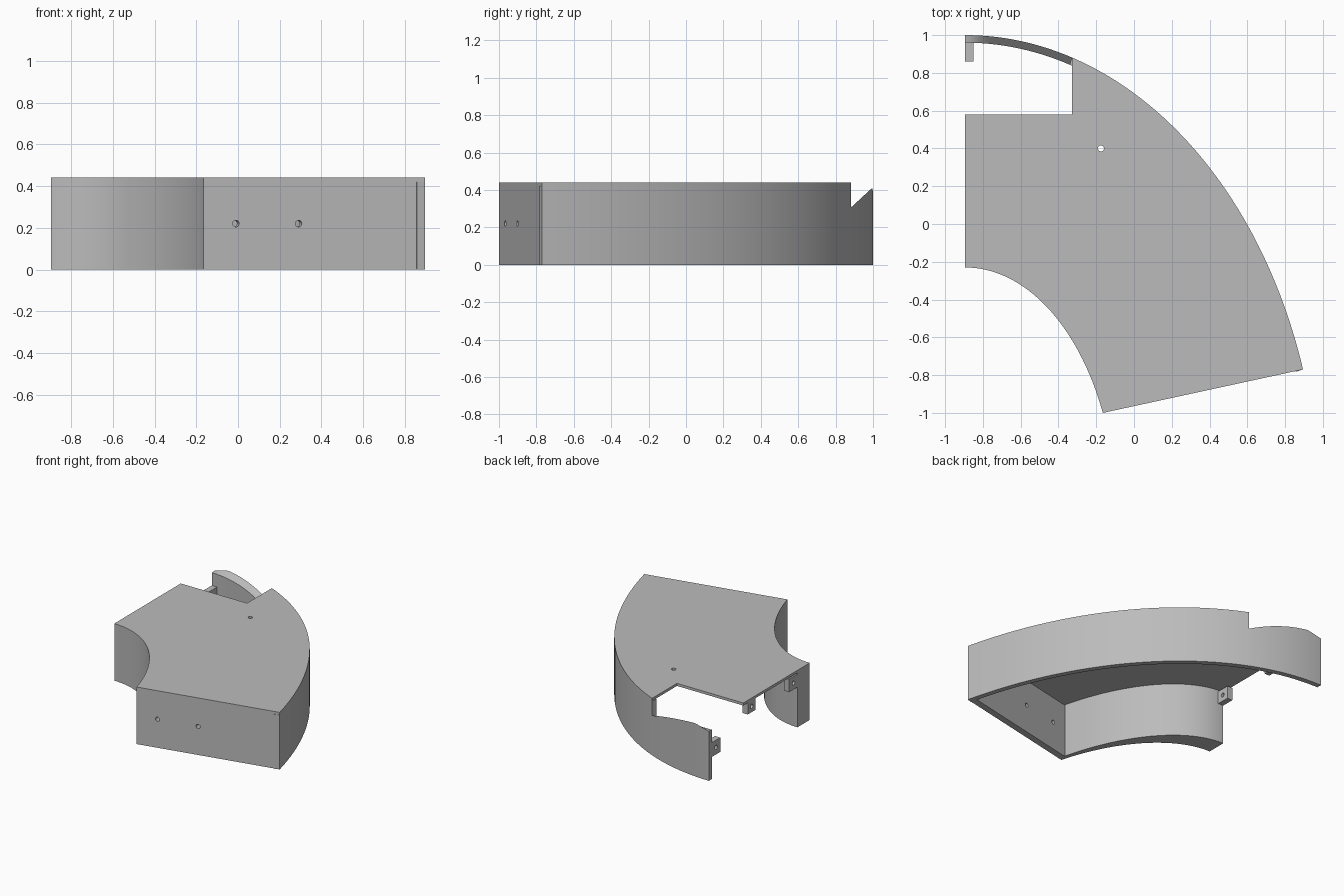
import bpy, bmesh, math
from mathutils import Vector

if "Cube" in bpy.data.objects:
    bpy.data.objects.remove(bpy.data.objects["Cube"], do_unlink=True)

H, PLATE, LEFT = 0.44, 0.02, -0.895   # height, top plate thickness, open side
UNDER = H - PLATE

grey = bpy.data.materials.new("plain grey")
grey.use_nodes = True
grey.diffuse_color = (0.5, 0.5, 0.5, 1)
grey.node_tree.nodes["Principled BSDF"].inputs["Base Color"].default_value = (0.5, 0.5, 0.5, 1)


def finish(name, bm):
    bmesh.ops.recalc_face_normals(bm, faces=bm.faces)
    mesh = bpy.data.meshes.new(name)
    bm.to_mesh(mesh)
    bm.free()
    mesh.materials.append(grey)
    ob = bpy.data.objects.new(name, mesh)
    bpy.context.collection.objects.link(ob)
    return ob


def prism(name, outline, z0, z1):
    bm = bmesh.new()
    face = bm.faces.new([bm.verts.new((x, y, z0)) for x, y in outline])
    new = bmesh.ops.extrude_face_region(bm, geom=[face])["geom"]
    verts = [g for g in new if isinstance(g, bmesh.types.BMVert)]
    bmesh.ops.translate(bm, verts=verts, vec=(0, 0, z1 - z0))
    return finish(name, bm)


def arc(a, b, t0, t1, n):
    """Points on an ellipse, starting from its far (+y) end."""
    ts = [t0 + (t1 - t0) * i / n for i in range(n + 1)]
    return [(LEFT + a * math.sin(t), -1.55 + b * math.cos(t)) for t in ts]


def curved_wall(name, outer, inner, top):
    """Wall between two matching paths; top(x, y) gives its height."""
    bm = bmesh.new()
    rings = []
    for (ox, oy), (ix, iy) in zip(outer, inner):
        rings.append([bm.verts.new(p) for p in (
            (ox, oy, 0), (ox, oy, top(ox, oy)), (ix, iy, top(ix, iy)), (ix, iy, 0))])
    for r, s in zip(rings, rings[1:]):
        for k in range(4):
            m = (k + 1) % 4
            bm.faces.new((r[k], r[m], s[m], s[k]))
    bm.faces.new(rings[0])
    bm.faces.new(rings[-1])
    return finish(name, bm)


def drill(ob, centre, direction, radius=0.016, depth=0.3):
    bm = bmesh.new()
    bmesh.ops.create_cone(bm, cap_ends=True, segments=20, radius1=radius,
                          radius2=radius, depth=depth)
    cutter = finish(ob.name + "_hole_cutter", bm)
    cutter.location = centre
    cutter.rotation_euler = Vector(direction).to_track_quat('Z', 'Y').to_euler()
    cutter.hide_render = True
    cutter.display_type = 'WIRE'
    cutter.hide_set(True)
    mod = ob.modifiers.new("hole", 'BOOLEAN')
    mod.operation, mod.solver, mod.object = 'DIFFERENCE', 'EXACT', cutter


T_NOTCH, T_END, T_IN = 0.306, 1.26, 1.141
outer_main = arc(1.88, 2.55, T_NOTCH, T_END, 40)
inner_main = arc(0.803, 1.32, 0, T_IN, 32)
parts = []

# Top plate with its rectangular corner notch
notch_x = outer_main[0][0]
plate = prism("top_plate", outer_main + inner_main[::-1] + [(LEFT, 0.58), (notch_x, 0.58)],
              UNDER, H)
drill(plate, (-0.175, 0.4, H), (0, 0, 1), depth=0.1)
parts.append(plate)

# Outer and inner curved walls
flat_top = lambda x, y: UNDER
parts.append(curved_wall("outer_wall", outer_main,
                         arc(1.84, 2.51, T_NOTCH, T_END, 40), flat_top))
parts.append(curved_wall("inner_wall", inner_main,
                         arc(0.82, 1.47, 0, T_IN, 32), flat_top))


# Thin lip past the notch, with a sloping top and a clipped tip
def lip_top(x, y):
    return min(0.3 + 0.92 * (y - 0.875), 0.41 + 0.25 * min(0, x + 0.78))


parts.append(curved_wall("back_lip", arc(1.88, 2.55, 0, T_NOTCH, 20),
                         arc(1.84, 2.51, 0, T_NOTCH, 20), lip_top))

# Slanted end wall with two screw holes
a, b = Vector(inner_main[-1]), Vector(outer_main[-1])
along = (b - a).normalized()
normal = Vector((-along.y, along.x))
end = prism("end_wall", [a, b, b + normal * 0.05 - along * 0.003, a + normal * 0.05],
            0, UNDER)
for x in (-0.01, 0.29):
    p = a + along * ((x - a.x) / along.x)
    drill(end, (p.x, p.y, 0.22), (normal.x, normal.y, 0))
parts.append(end)

# Drilled joining tabs along the open side
for name, y0, y1, z0, z1 in (("lip_tab", 0.86, 0.965, 0.17, 0.28),
                             ("plate_tab", 0.43, 0.525, 0.33, UNDER),
                             ("inner_tab", -0.085, 0.02, 0.31, 0.41)):
    x1 = LEFT + 0.045
    tab = prism(name, [(LEFT, y0), (x1, y0), (x1, y1), (LEFT, y1)], z0, z1)
    drill(tab, (LEFT, (y0 + y1) / 2, (z0 + z1) / 2), (1, 0, 0))
    parts.append(tab)

# Smooth curves, sharp corners
bpy.ops.object.select_all(action='DESELECT')
for ob in parts:
    ob.select_set(True)
bpy.context.view_layer.objects.active = parts[0]
bpy.ops.object.shade_smooth_by_angle(angle=math.radians(25))
